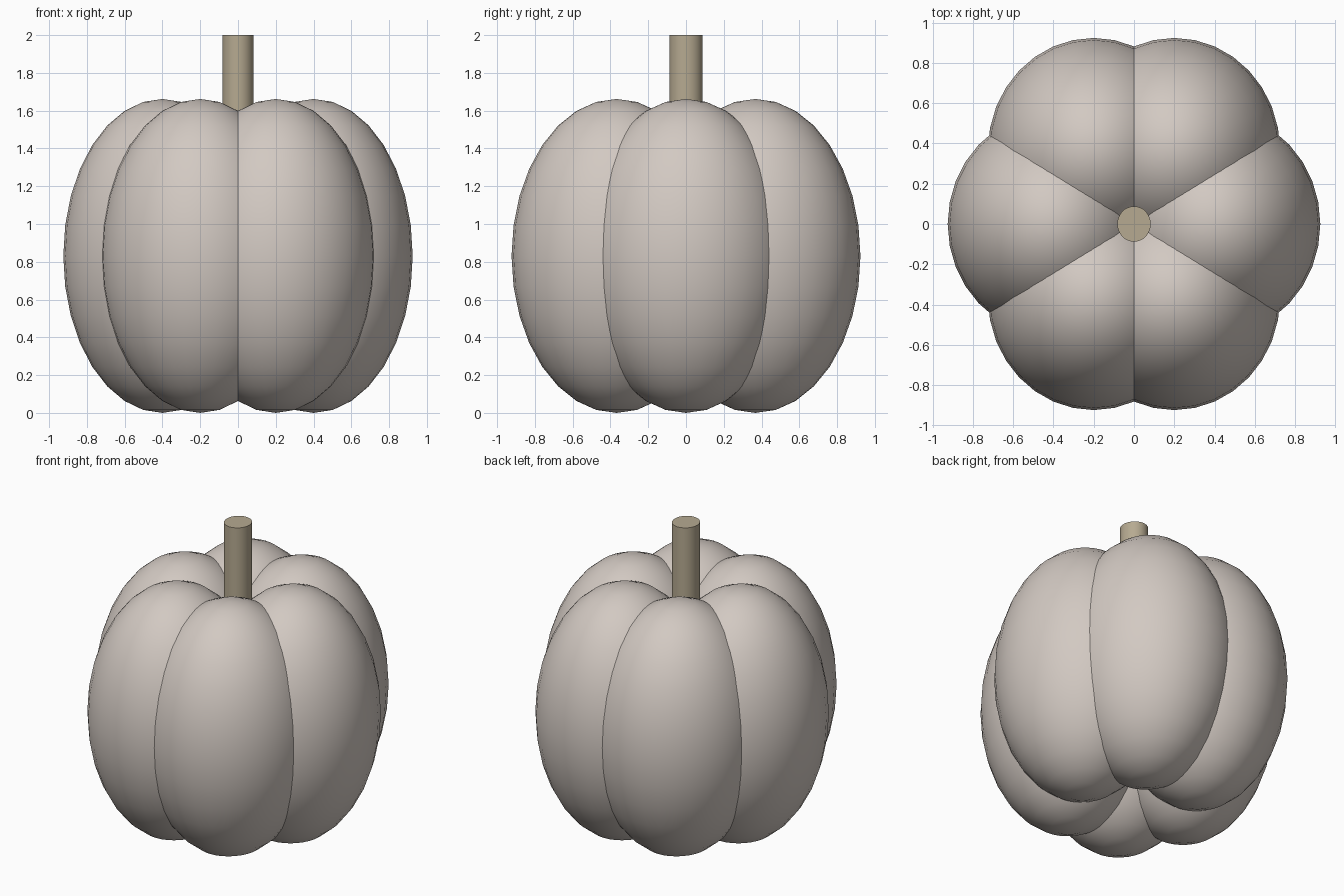
import bpy, math

if "Cube" in bpy.data.objects:
    bpy.data.objects.remove(bpy.data.objects["Cube"])


def material(name, rgb):
    m = bpy.data.materials.new(name)
    m.diffuse_color = (*rgb, 1)
    m.use_nodes = True
    m.node_tree.nodes["Principled BSDF"].inputs["Base Color"].default_value = m.diffuse_color
    return m


shell = material("warm_pale_grey", (0.645, 0.584, 0.539))
wood = material("dull_tan", (0.468, 0.402, 0.283))

STRETCH_Y = 1.06  # the body is slightly deeper than it is wide


def finish(name, mat):
    ob = bpy.context.object
    ob.name = name
    ob.data.materials.append(mat)
    bpy.ops.object.transform_apply(location=False, rotation=False, scale=True)
    bpy.ops.object.shade_smooth_by_angle(angle=math.radians(40))


# Six overlapping egg-shaped lobes in a ring
for i in range(6):
    a = math.radians(60 * i)
    bpy.ops.mesh.primitive_uv_sphere_add(
        segments=32, ring_count=16, radius=1,
        location=(0.4 * math.cos(a), 0.4 * STRETCH_Y * math.sin(a), 0.831))
    bpy.context.object.scale = (0.525, 0.525 * STRETCH_Y, 0.831)
    finish(f"pumpkin_lobe_{i + 1}", shell)

# Straight round stem, sunk into the middle of the lobes
BOTTOM, TOP = 1.2, 2.0
bpy.ops.mesh.primitive_cylinder_add(
    vertices=32, radius=0.083, depth=TOP - BOTTOM,
    location=(0, 0, (TOP + BOTTOM) / 2))
bpy.context.object.scale = (1, STRETCH_Y, 1)
finish("stem", wood)
